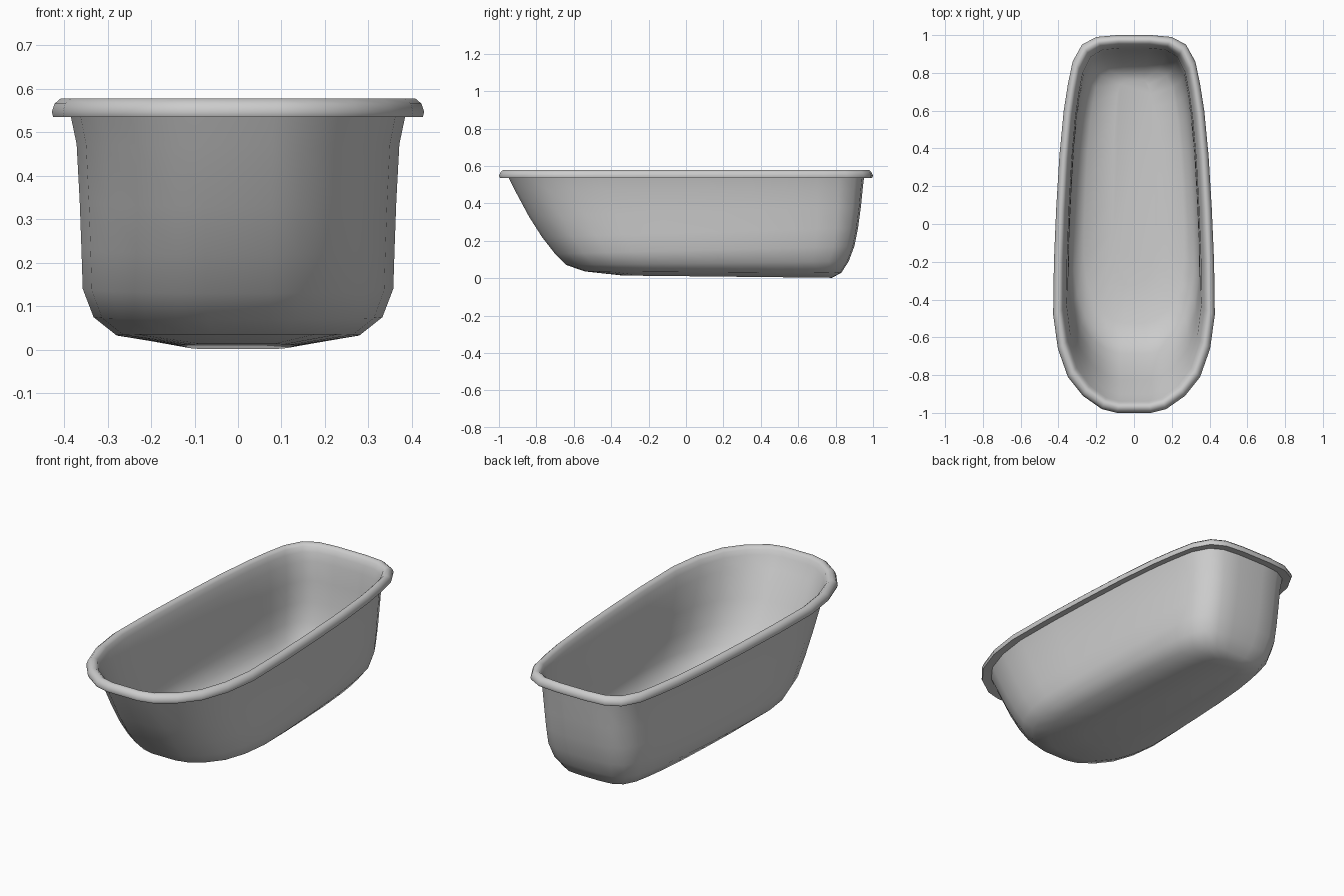
import bpy, bmesh

# Half outline of the rim seen from above, foot end (+y) to sloped end (-y)
HALF = [(0.09, 1.0), (0.20, 0.99), (0.275, 0.95), (0.325, 0.86), (0.35, 0.74),
        (0.372, 0.60), (0.395, 0.36), (0.412, 0.08), (0.424, -0.2), (0.428, -0.48),
        (0.403, -0.66), (0.35, -0.81), (0.27, -0.91), (0.17, -0.98), (0.09, -1.0)]
OUTLINE = HALF + [(-x, y) for x, y in reversed(HALF)]

# Section levels: half width, front y, back y, z at front, z at back
OUTSIDE = [(0.13, -0.34, 0.78, 0.014, 0.002),
           (0.28, -0.54, 0.83, 0.036, 0.028),
           (0.332, -0.64, 0.87, 0.07, 0.09),
           (0.357, -0.70, 0.90, 0.13, 0.17),
           (0.360, -0.77, 0.92, 0.22, 0.27),
           (0.364, -0.84, 0.935, 0.33, 0.38),
           (0.371, -0.915, 0.945, 0.47, 0.48),
           (0.385, -0.95, 0.952, 0.54, 0.54)]
RIM = [(0.425, -0.995, 0.995, 0.536, 0.536),
       (0.428, -1.0, 1.0, 0.547, 0.547),
       (0.422, -0.992, 0.992, 0.566, 0.566),
       (0.408, -0.978, 0.98, 0.578, 0.578),
       (0.393, -0.962, 0.966, 0.578, 0.578),
       (0.380, -0.948, 0.952, 0.566, 0.566),
       (0.372, -0.938, 0.942, 0.54, 0.54)]
T = 0.014
INSIDE = [(w - T, f + T, b - T, zf + T, zb + T)
          for w, f, b, zf, zb in reversed(OUTSIDE[:-1])]


def loft(name, levels):
    bm = bmesh.new()
    rings = []
    for w, f, b, zf, zb in levels:
        ring = []
        for x, y in OUTLINE:
            t = (y + 1) / 2
            ring.append(bm.verts.new((x * w / 0.428, f + t * (b - f), zf + t * (zb - zf))))
        rings.append(ring)
    n = len(OUTLINE)
    for r0, r1 in zip(rings, rings[1:]):
        for i in range(n):
            j = (i + 1) % n
            bm.faces.new((r0[i], r0[j], r1[j], r1[i]))
    bm.faces.new(rings[0])
    bm.faces.new(rings[-1])
    bmesh.ops.recalc_face_normals(bm, faces=bm.faces)
    me = bpy.data.meshes.new(name)
    bm.to_mesh(me)
    bm.free()
    ob = bpy.data.objects.new(name, me)
    bpy.context.collection.objects.link(ob)
    bpy.context.view_layer.objects.active = ob
    ob.select_set(True)
    bpy.ops.object.shade_smooth_by_angle(angle=1.0)
    return ob


# One continuous shell: outer wall, rolled rim, inner basin
loft("bathtub", OUTSIDE + RIM + INSIDE)
